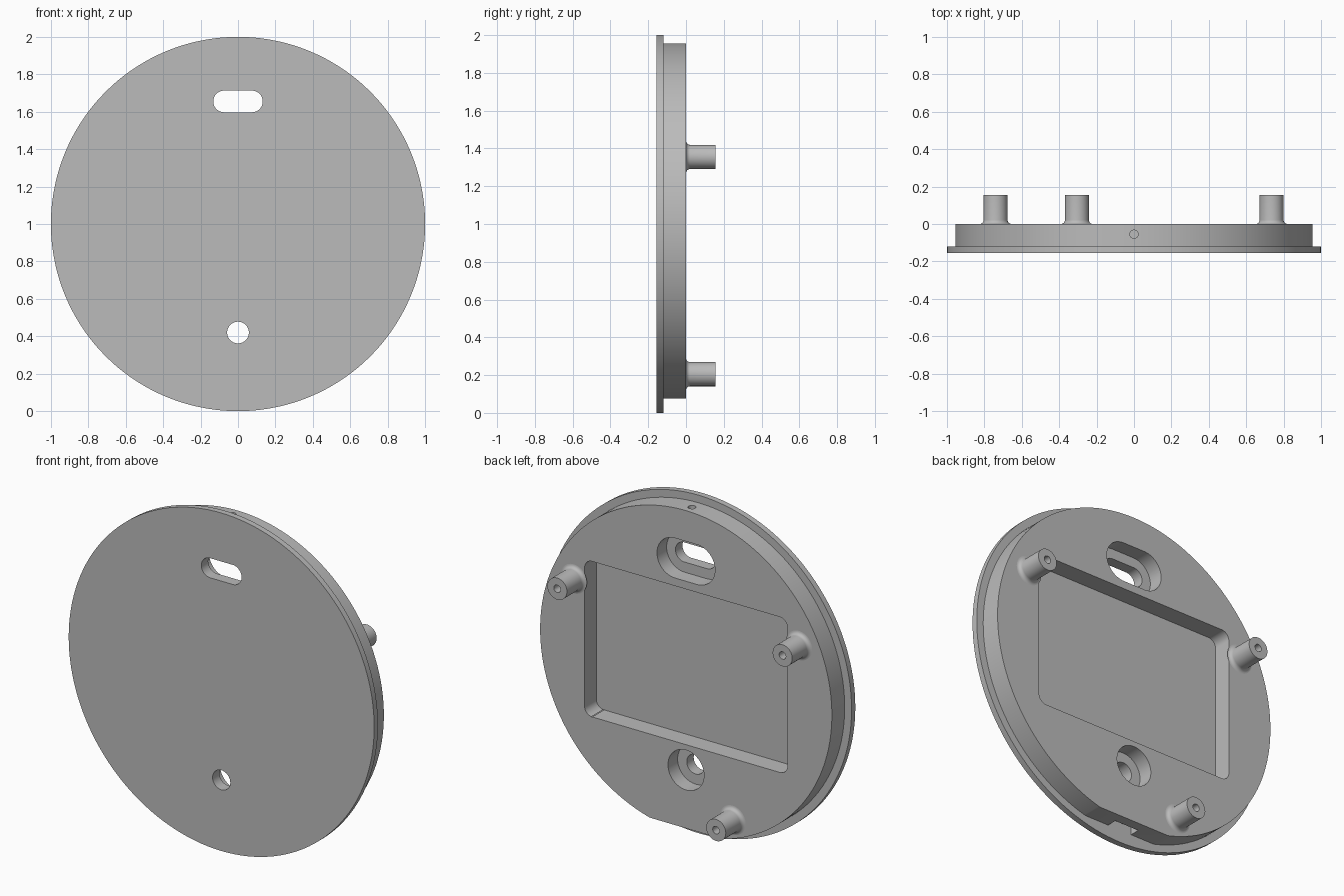
import bpy, bmesh, math
from mathutils import Matrix, Vector

if "Cube" in bpy.data.objects:
    bpy.data.objects.remove(bpy.data.objects["Cube"], do_unlink=True)

grey = bpy.data.materials.new("plain grey")
grey.use_nodes = True
grey.diffuse_color = (0.5, 0.5, 0.5, 1)
grey.node_tree.nodes["Principled BSDF"].inputs["Base Color"].default_value = (0.5, 0.5, 0.5, 1)


def finish(bm, name):
    bmesh.ops.remove_doubles(bm, verts=bm.verts, dist=1e-5)
    bmesh.ops.recalc_face_normals(bm, faces=bm.faces)
    mesh = bpy.data.meshes.new(name)
    bm.to_mesh(mesh)
    bm.free()
    mesh.materials.append(grey)
    obj = bpy.data.objects.new(name, mesh)
    bpy.context.collection.objects.link(obj)
    return obj


def lathe(name, profile, x, z, steps):
    """Spin (radius, y) points about the y axis."""
    bm = bmesh.new()
    verts = [bm.verts.new((r, y, 0)) for r, y in profile]
    edges = [bm.edges.new(pair) for pair in zip(verts, verts[1:])]
    bmesh.ops.spin(bm, geom=verts + edges, cent=(0, 0, 0), axis=(0, 1, 0),
                   angle=math.tau, steps=steps, use_duplicate=False)
    bmesh.ops.translate(bm, verts=bm.verts, vec=(x, 0, z))
    return finish(bm, name)


def rounded_cutter(name, z, half_w, half_h, radius, y0, y1, seg=16):
    """Rounded rectangle centred on x = 0, extruded along y."""
    bm = bmesh.new()
    verts = []
    for corner, (sx, sz) in enumerate([(1, 1), (-1, 1), (-1, -1), (1, -1)]):
        for i in range(seg + 1):
            a = (corner + i / seg) * math.pi / 2
            verts.append(bm.verts.new((sx * (half_w - radius) + radius * math.cos(a), y0,
                                       z + sz * (half_h - radius) + radius * math.sin(a))))
    bmesh.ops.remove_doubles(bm, verts=verts, dist=1e-5)
    bm.verts.ensure_lookup_table()
    face = bm.faces.new(list(bm.verts))
    out = bmesh.ops.extrude_face_region(bm, geom=[face])["geom"]
    bmesh.ops.translate(bm, vec=(0, y1 - y0, 0),
                        verts=[v for v in out if isinstance(v, bmesh.types.BMVert)])
    return finish(bm, name)


def box_cutter(name, low, high):
    low, high = Vector(low), Vector(high)
    bm = bmesh.new()
    bmesh.ops.create_cube(bm, size=1, matrix=Matrix.Translation((low + high) / 2)
                          @ Matrix.Diagonal((*(high - low), 1)))
    return finish(bm, name)


def drill_cutter(name, y, z, radius, depth):
    bm = bmesh.new()
    bmesh.ops.create_cone(bm, cap_ends=True, segments=32, radius1=radius, radius2=radius,
                          depth=depth, matrix=Matrix.Translation((0, y, z)))
    return finish(bm, name)


def smooth(obj):
    bpy.ops.object.select_all(action='DESELECT')
    obj.select_set(True)
    bpy.context.view_layer.objects.active = obj
    bpy.ops.object.shade_smooth_by_angle(angle=math.radians(30))


FRONT, STEP, BACK = -0.155, -0.12, 0.0

# Round plate: thin front flange with a narrower body behind it
plate = lathe("round_plate", [(0, FRONT), (1, FRONT), (1, STEP), (0.955, STEP),
                              (0.955, BACK), (0, BACK)], 0, 1, 144)

# Flat bottom, cable notch, pocket, counterbored slot and hole, side drillings
cutters = [
    box_cutter("flat_cutter", (-0.5, STEP, -0.1), (0.5, 0.1, 0.075)),
    box_cutter("notch_cutter", (-0.08, STEP, 0.0), (0.08, -0.06, 0.12)),
    rounded_cutter("pocket_cutter", 1.03, 0.664, 0.46, 0.05, -0.11, 0.1),
    rounded_cutter("slot_cutter", 1.655, 0.132, 0.058, 0.058, -0.3, 0.1),
    rounded_cutter("slot_recess_cutter", 1.655, 0.19, 0.118, 0.118, -0.09, 0.1),
    rounded_cutter("hole_cutter", 0.42, 0.058, 0.058, 0.058, -0.3, 0.1),
    rounded_cutter("hole_recess_cutter", 0.42, 0.118, 0.118, 0.118, -0.09, 0.1),
    drill_cutter("top_drill_cutter", -0.055, 1.95, 0.022, 0.2),
]
for cutter in cutters:
    mod = plate.modifiers.new(cutter.name, 'BOOLEAN')
    mod.operation, mod.solver, mod.object = 'DIFFERENCE', 'EXACT', cutter
    bpy.ops.object.select_all(action='DESELECT')
    bpy.context.view_layer.objects.active = plate
    plate.select_set(True)
    bpy.ops.object.modifier_apply(modifier=mod.name)
    bpy.data.objects.remove(cutter, do_unlink=True)
smooth(plate)

# Three hollow mounting posts with filleted feet
R, FILLET, TIP, BORE = 0.064, 0.022, 0.155, 0.022
post = [(R + FILLET * (1 - math.sin(a)), FILLET * (1 - math.cos(a)))
        for a in [i * math.pi / 12 for i in range(7)]]
post += [(R, TIP), (BORE, TIP), (BORE, 0.03), (0, 0.03)]
for name, x, z in [("left_post", 0.735, 1.355), ("right_post", -0.74, 1.355),
                   ("bottom_post", -0.305, 0.205)]:
    smooth(lathe(name, post, x, z, 48))
